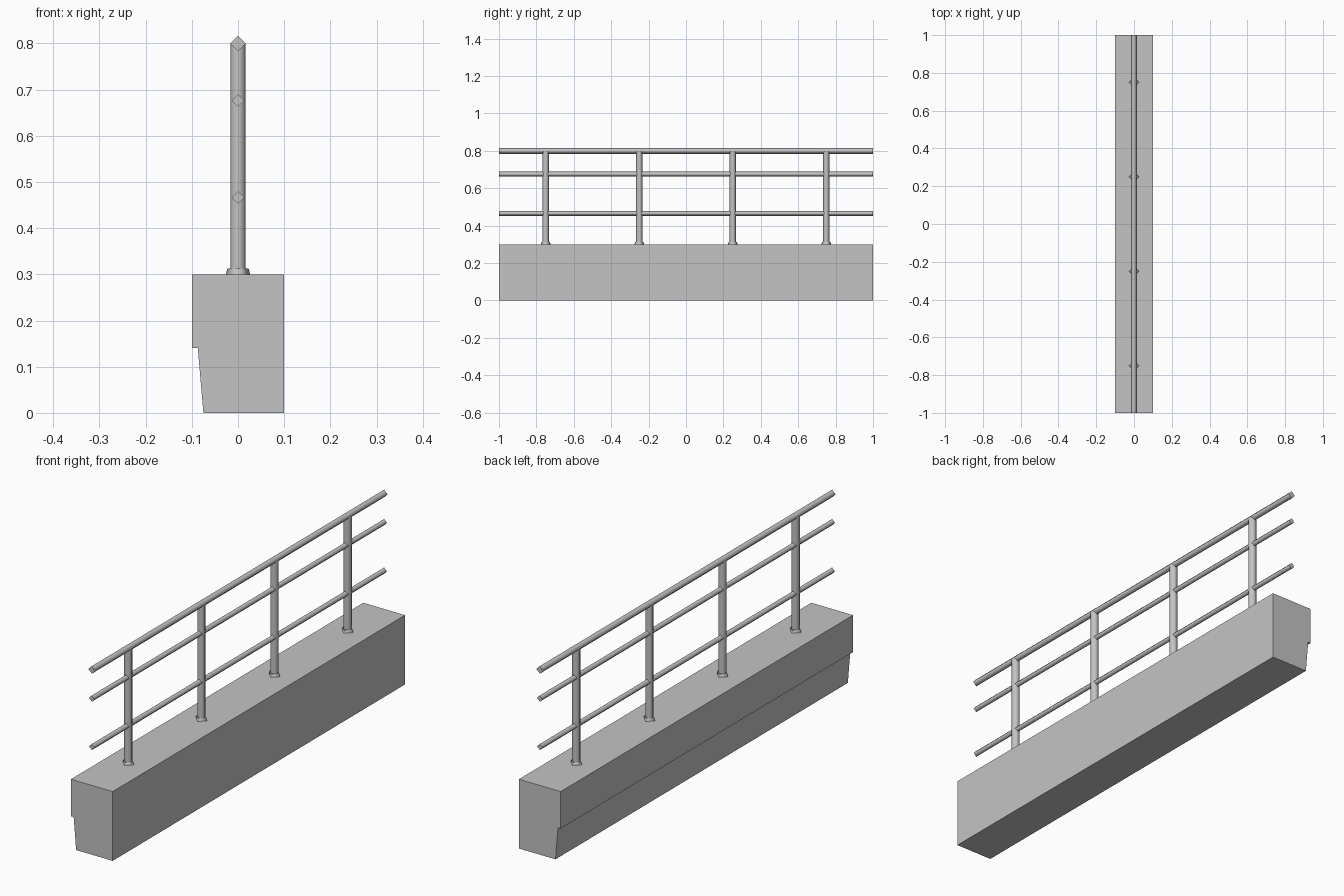
import bpy
import bmesh
from math import pi
from mathutils import Matrix

if "Cube" in bpy.data.objects:
    bpy.data.objects.remove(bpy.data.objects["Cube"])

LENGTH = 2.0
BASE_TOP = 0.30
RAIL_TOP = 0.80

grey = bpy.data.materials.new("concrete_grey")
grey.use_nodes = True
colour = (0.55, 0.55, 0.55, 1)
grey.diffuse_color = colour
grey.node_tree.nodes["Principled BSDF"].inputs["Base Color"].default_value = colour


def add_object(name, bm):
    bmesh.ops.recalc_face_normals(bm, faces=bm.faces[:])
    mesh = bpy.data.meshes.new(name)
    bm.to_mesh(mesh)
    bm.free()
    mesh.materials.append(grey)
    obj = bpy.data.objects.new(name, mesh)
    bpy.context.collection.objects.link(obj)
    return obj


def add_tube(name, sides, r_low, r_high, depth, location, along_y=False):
    """Capped tube with smooth sides and flat ends, a corner pointing to +x."""
    bm = bmesh.new()
    bmesh.ops.create_cone(bm, cap_ends=True, segments=sides,
                          radius1=r_low, radius2=r_high, depth=depth)
    bm.normal_update()
    for face in bm.faces:
        face.smooth = abs(face.normal.z) < 0.9
    if along_y:
        bmesh.ops.rotate(bm, verts=bm.verts[:], matrix=Matrix.Rotation(pi / 2, 3, "X"))
    obj = add_object(name, bm)
    obj.location = location
    return obj


# Concrete kerb: profile with a notched, sloping lower side
profile = [(-0.1, BASE_TOP), (-0.1, 0.14), (-0.087, 0.14),
           (-0.075, 0), (0.1, 0), (0.1, BASE_TOP)]
bm = bmesh.new()
end = bm.faces.new([bm.verts.new((x, -LENGTH / 2, z)) for x, z in profile])
extruded = bmesh.ops.extrude_face_region(bm, geom=[end], use_keep_orig=True)
moved = [g for g in extruded["geom"] if isinstance(g, bmesh.types.BMVert)]
bmesh.ops.translate(bm, verts=moved, vec=(0, LENGTH, 0))
add_object("concrete_kerb", bm)

# Four-sided rails running the full length
for name, radius, z in [("top_rail", 0.0165, RAIL_TOP),
                        ("middle_rail", 0.0135, 0.676),
                        ("lower_rail", 0.0135, 0.466)]:
    add_tube(name, 4, radius, radius, LENGTH, (0, 0, z), along_y=True)

# Evenly spaced posts with tapered foot plates
for i in range(4):
    y = -0.75 + 0.5 * i
    height = RAIL_TOP - BASE_TOP
    add_tube(f"post_{i + 1}", 8, 0.0165, 0.0165, height,
             (0, y, BASE_TOP + height / 2))
    add_tube(f"foot_plate_{i + 1}", 4, 0.026, 0.023, 0.013,
             (0, y, BASE_TOP + 0.0065))
